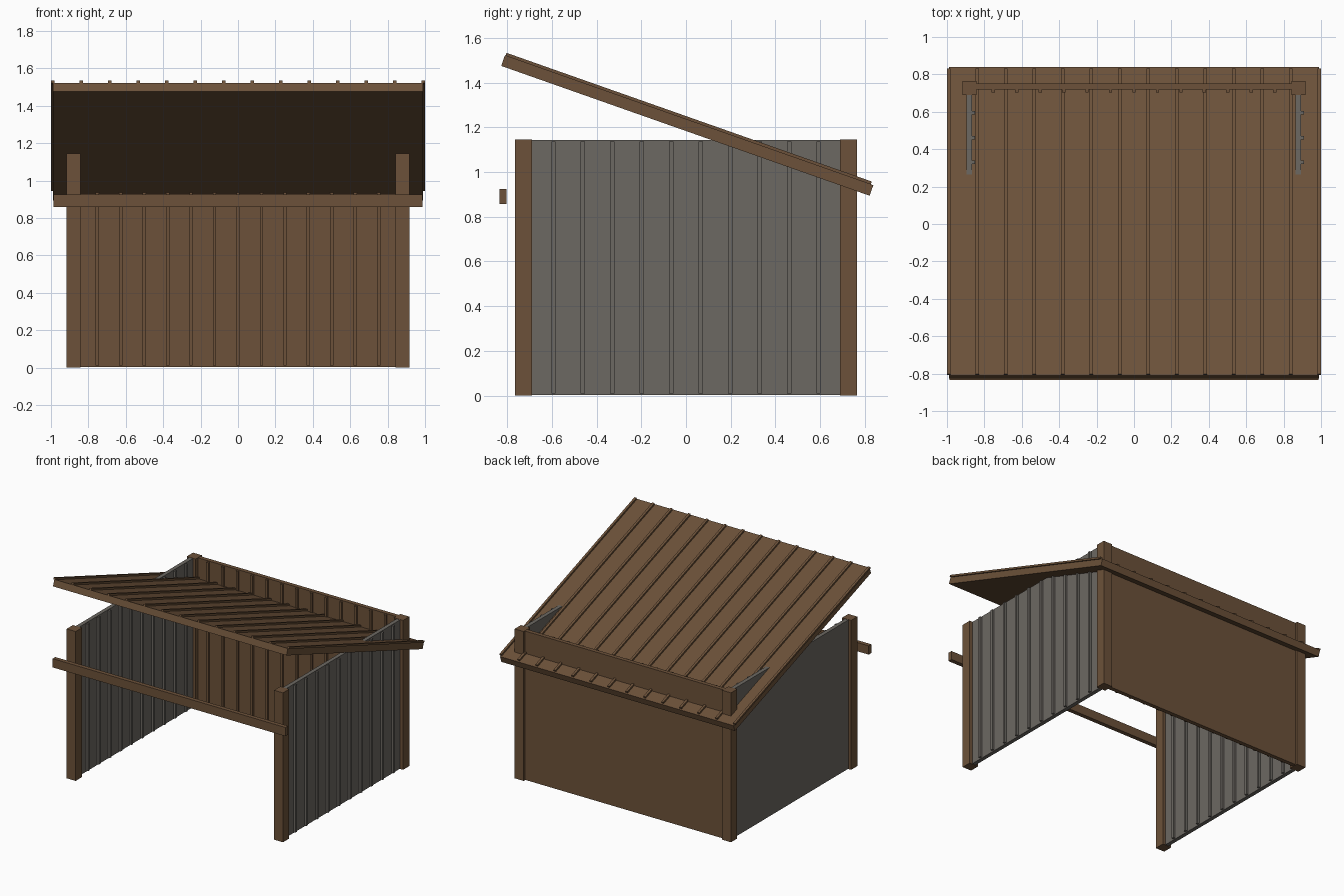
import bpy
from math import atan2, cos, sin
from mathutils import Matrix, Vector

start_cube = bpy.data.objects.get("Cube")
if start_cube:
    bpy.data.objects.remove(start_cube)


def material(name, colour):
    mat = bpy.data.materials.new(name)
    mat.use_nodes = True
    mat.diffuse_color = (*colour, 1)
    mat.node_tree.nodes["Principled BSDF"].inputs["Base Color"].default_value = (*colour, 1)
    return mat


wood = material("brown wood", (0.15, 0.083, 0.041))
metal = material("grey metal", (0.15, 0.138, 0.122))


def box(name, low, high, mat, frame=Matrix()):
    """Box between two corners, placed in the given frame."""
    low, high = Vector(low), Vector(high)
    bpy.ops.mesh.primitive_cube_add(size=1)
    obj = bpy.context.object
    obj.name = name
    size = Matrix.Diagonal((*(high - low), 1))
    obj.data.transform(Matrix.Translation((low + high) / 2) @ size)
    obj.matrix_world = frame
    obj.data.materials.append(mat)
    return obj


def ribs(name, low, high, mat, axis, count, step, frame=Matrix()):
    """Row of equal ribs centred on the origin of one axis."""
    rib = box(name, low, high, mat, frame)
    shift = -(count - 1) / 2 * step
    offset = Vector((0, 0, 0))
    offset[axis] = shift
    rib.data.transform(Matrix.Translation(offset))
    array = rib.modifiers.new("repeat", 'ARRAY')
    array.count = count
    array.use_relative_offset = False
    array.use_constant_offset = True
    spacing = [0, 0, 0]
    spacing[axis] = step
    array.constant_offset_displace = spacing


HEIGHT = 1.145
RIB = 0.009  # half width of a rib

# Corner posts
for side, x in (("right", -0.879), ("left", 0.879)):
    for end, y in (("front", -0.727), ("back", 0.727)):
        box(f"{end}_{side}_post", (x - 0.038, y - 0.038, 0),
            (x + 0.038, y + 0.038, HEIGHT), wood)

    # Ribbed side wall, ribs on the same face of both panels
    box(f"{side}_wall", (x - 0.016, -0.735, 0.003), (x + 0.014, 0.735, HEIGHT - 0.002), metal)
    ribs(f"{side}_wall_ribs", (x + 0.013, -RIB, 0.01), (x + 0.03, RIB, HEIGHT - 0.008),
         metal, 1, 12, 0.132)

# Back wall with ribs inside
box("back_wall", (-0.88, 0.718, 0.003), (0.88, 0.75, HEIGHT - 0.002), wood)
ribs("back_wall_ribs", (-RIB, 0.703, 0.01), (RIB, 0.719, HEIGHT - 0.008),
     wood, 0, 15, 0.1255)

# Front cross beam
box("front_beam", (-0.987, -0.835, 0.858), (0.987, -0.803, 0.925), wood)

# Sloping roof, its frame starting at the lower front edge
pitch = atan2(0.581, 1.649)
length = 1.748
frame = Matrix.Translation((0, -0.827, 1.475)) @ Matrix.Rotation(-pitch, 4, 'X')
box("roof_panel", (-0.99, 0, 0), (0.99, length, 0.05), wood, frame)
ribs("roof_ribs", (-RIB, 0.003, 0.049), (RIB, length - 0.012, 0.063),
     wood, 0, 14, 0.1524, frame)
